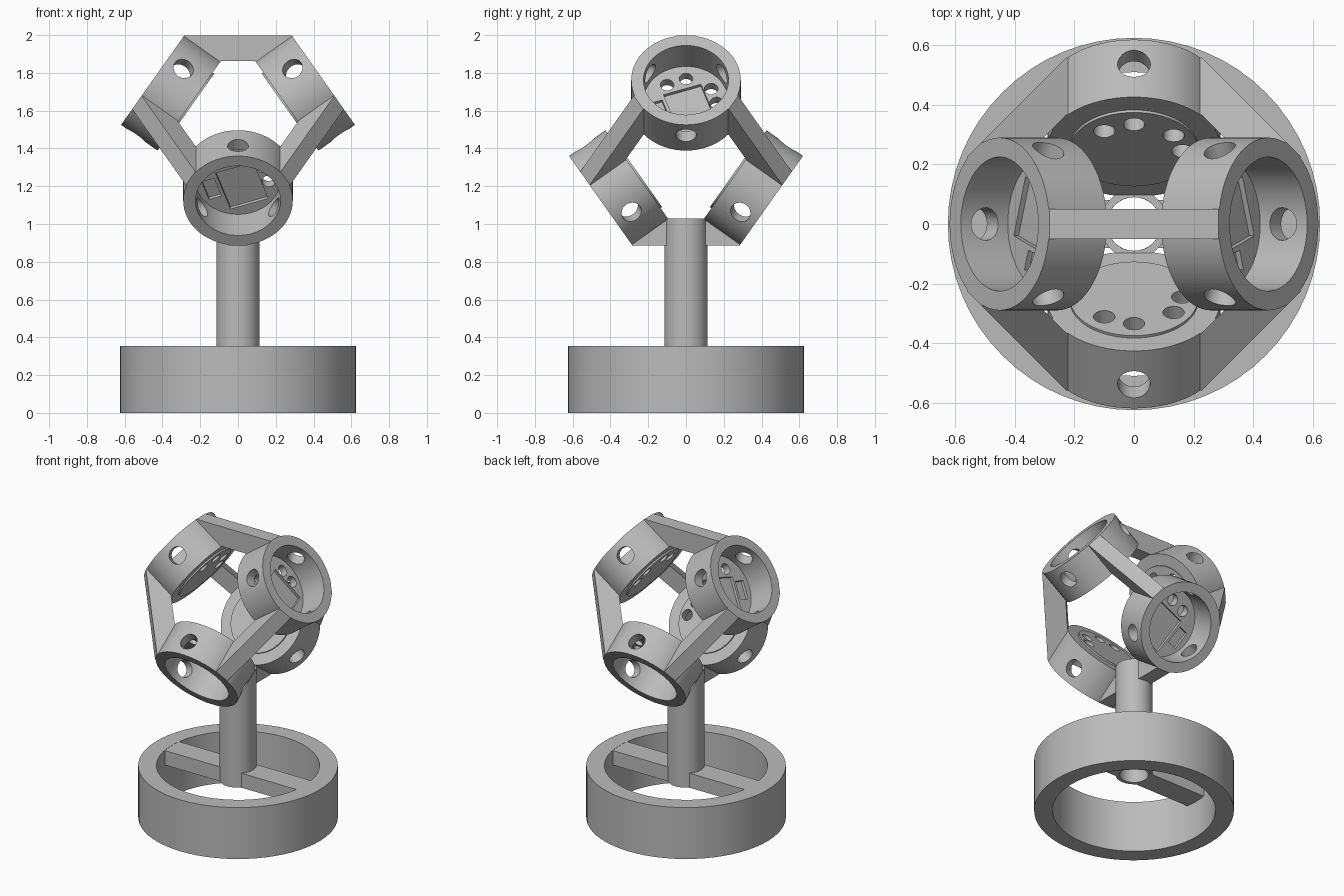
import bpy, bmesh, math
from math import radians, sin, cos, pi
from mathutils import Matrix, Vector

cube = bpy.data.objects.get("Cube")
if cube:
    bpy.data.objects.remove(cube, do_unlink=True)

GREY = (0.5, 0.5, 0.5, 1.0)
grey = bpy.data.materials.new("plain grey")
grey.use_nodes = True
grey.diffuse_color = GREY
grey.node_tree.nodes["Principled BSDF"].inputs["Base Color"].default_value = GREY

CENTRE = Vector((0, 0, 1.4425))      # middle of the four-cup cage
R, BORE = 0.29, 0.225                # cup radii
INNER, OUTER, FLOOR = 0.317, 0.553, 0.36   # distances along a cup axis
N, U = math.sqrt(2 / 3), math.sqrt(1 / 3)


def finish(name, bm):
    bmesh.ops.recalc_face_normals(bm, faces=bm.faces)
    mesh = bpy.data.meshes.new(name)
    bm.to_mesh(mesh)
    bm.free()
    mesh.materials.append(grey)
    obj = bpy.data.objects.new(name, mesh)
    bpy.context.collection.objects.link(obj)
    return obj


def activate(obj):
    bpy.ops.object.select_all(action='DESELECT')
    obj.select_set(True)
    bpy.context.view_layer.objects.active = obj


def smooth(obj):
    activate(obj)
    bpy.ops.object.shade_smooth_by_angle(angle=radians(30))


def cut(obj, cutter):
    mod = obj.modifiers.new("cut", 'BOOLEAN')
    mod.operation, mod.solver, mod.object = 'DIFFERENCE', 'EXACT', cutter
    activate(obj)
    bpy.ops.object.modifier_apply(modifier=mod.name)
    bpy.data.objects.remove(cutter, do_unlink=True)


def lathe(profile, closed=True, steps=64):
    bm = bmesh.new()
    verts = [bm.verts.new((r, 0, z)) for r, z in profile]
    for a, b in zip(verts, verts[1:]):
        bm.edges.new((a, b))
    if closed:
        bm.edges.new((verts[-1], verts[0]))
    bmesh.ops.spin(bm, geom=bm.verts[:] + bm.edges[:], axis=(0, 0, 1),
                   angle=2 * pi, steps=steps, use_merge=True)
    bmesh.ops.remove_doubles(bm, verts=bm.verts, dist=1e-5)
    return bm


def add_cylinder(bm, radius, depth, matrix):
    bmesh.ops.create_cone(bm, cap_ends=True, segments=32, radius1=radius,
                          radius2=radius, depth=depth, matrix=matrix)


def add_box(bm, size, matrix):
    bmesh.ops.create_cube(bm, size=1, matrix=matrix @ Matrix.Diagonal((*size, 1)))


def make_cup(name, strut_side, right, up, normal):
    """Cup along local z; strut_side is +1 when its pair bar lies towards local +y."""
    cup = finish(name, lathe([(0, INNER - 0.01), (0.215, INNER - 0.01), (0.215, INNER),
                              (R, INNER), (R, OUTER), (BORE, OUTER),
                              (BORE, FLOOR), (0, FLOOR)], closed=False))
    bm = bmesh.new()
    # round holes through the wall, between the struts
    for deg in (60, 180, 300):
        spin = Matrix.Rotation(radians(deg), 4, 'Z')
        place = Matrix.Translation((0, strut_side * 0.27, 0.455))
        add_cylinder(bm, 0.055, 0.14, spin @ place @ Matrix.Rotation(pi / 2, 4, 'X'))
    # small holes through the floor
    for x, y in ((-0.1, 0.105), (0, 0.145), (0.133, 0.08), (0.162, -0.01)):
        add_cylinder(bm, 0.036, 0.2, Matrix.Translation((x, y, FLOOR)))
    # two shallow tilted pockets in the floor
    tilt = Matrix.Rotation(radians(19), 4, 'Z')
    for x, y, w, h in ((0.02, -0.04, 0.21, 0.245), (-0.14, -0.06, 0.07, 0.12)):
        add_box(bm, (w, h, 0.04), Matrix.Translation((x, y, FLOOR)) @ tilt)
    cut(cup, finish("cutter", bm))
    # turn the cup into its place in the cage
    frame = Matrix((right, up, normal)).transposed().to_4x4()
    cup.data.transform(Matrix.Translation(CENTRE) @ frame)
    if frame.determinant() < 0:
        cup.data.flip_normals()
    smooth(cup)


# Four cups on tetrahedral axes
axes = {}
for name, s in (("left", 1), ("right", -1)):
    axes[name] = Vector((s * N, 0, U))
    make_cup("upper_" + name + "_cup", 1, Vector((0, 1, 0)),
             Vector((-s * U, 0, N)), axes[name])
for name, s in (("front", -1), ("back", 1)):
    axes[name] = Vector((0, s * N, -U))
    make_cup("lower_" + name + "_cup", -1, Vector((1, 0, 0)),
             Vector((0, s * U, N)), axes[name])


# Tapered struts joining every pair of cups
def make_strut(name, a, b):
    ta, tb = (b - a * a.dot(b)).normalized(), (a - b * a.dot(b)).normalized()
    sunk = R - 0.02
    outline = [a * OUTER + ta * R, b * OUTER + tb * R, b * OUTER + tb * sunk,
               b * INNER + tb * sunk, b * INNER + tb * R, a * INNER + ta * R,
               a * INNER + ta * sunk, a * OUTER + ta * sunk]
    half = a.cross(b).normalized() * 0.05
    bm = bmesh.new()
    face = bm.faces.new([bm.verts.new(CENTRE + p - half) for p in outline])
    new = bmesh.ops.extrude_face_region(bm, geom=[face])["geom"]
    bmesh.ops.translate(bm, vec=half * 2,
                        verts=[v for v in new if isinstance(v, bmesh.types.BMVert)])
    return finish(name, bm)


def bore_cutter():
    bm = bmesh.new()
    add_cylinder(bm, 0.09, 1.1, Matrix.Translation((0, 0, 0.6)))
    return finish("cutter", bm)


names = list(axes)
for i, first in enumerate(names):
    for second in names[i + 1:]:
        strut = make_strut(first + "_" + second + "_strut", axes[first], axes[second])
        if (first, second) == ("front", "back"):
            cut(strut, bore_cutter())

# Hollow post
smooth(finish("post", lathe([(0.09, 0.255), (0.115, 0.255), (0.115, 1.03), (0.09, 1.03)])))

# Base ring and the crossbar carrying the post
smooth(finish("base_ring", lathe([(0.51, 0), (0.625, 0), (0.625, 0.355), (0.51, 0.355)])))
bm = bmesh.new()
add_box(bm, (1.04, 0.16, 0.1), Matrix.Translation((0, 0, 0.304)))
crossbar = finish("base_crossbar", bm)
cut(crossbar, bore_cutter())
